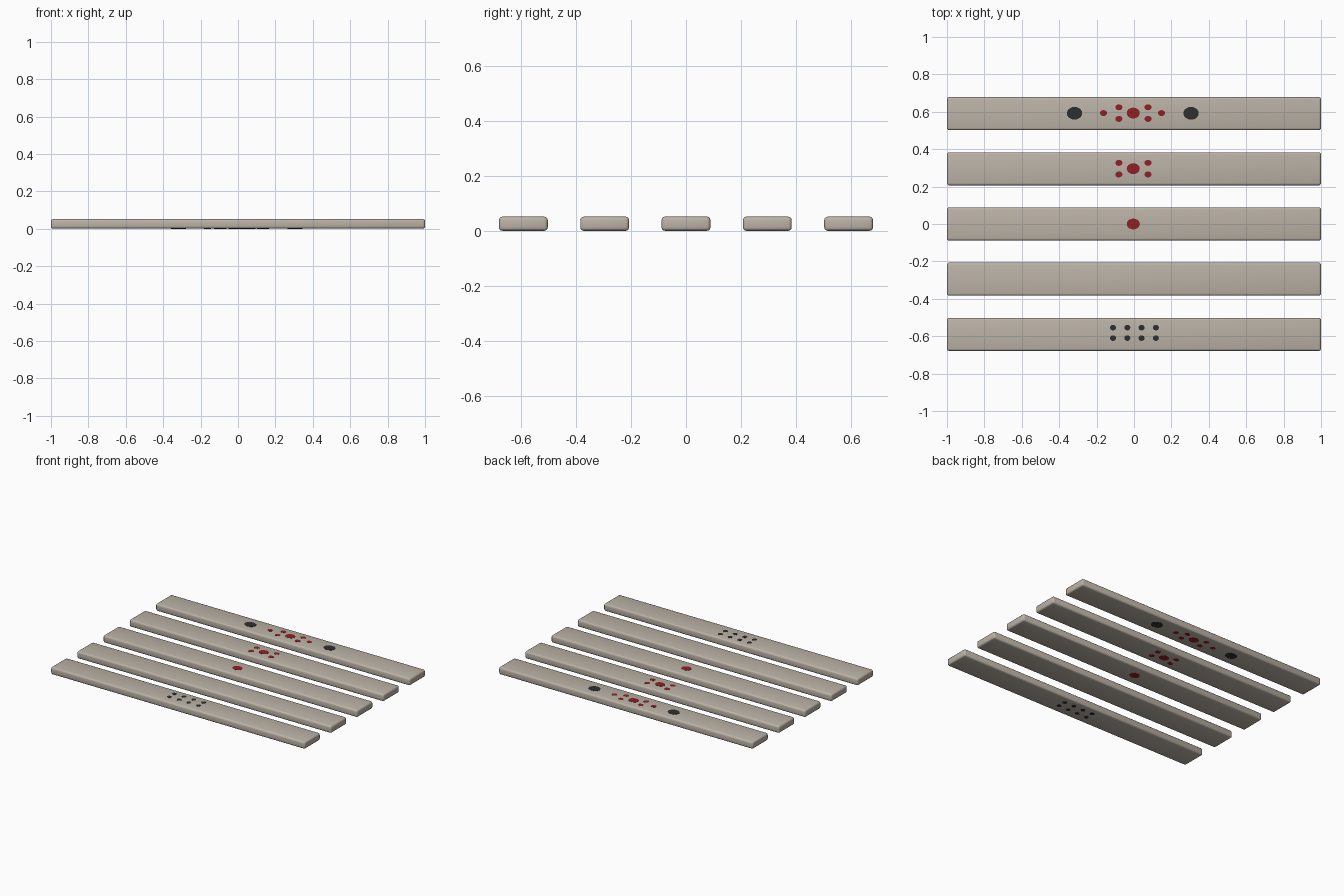
import bpy, math

if "Cube" in bpy.data.objects:
    bpy.data.objects.remove(bpy.data.objects["Cube"])

T = 0.053          # overall thickness
P = 0.001          # how far painted spots stand proud
W = 0.177          # plank width
PITCH = 0.295      # plank spacing


def material(name, rgb):
    m = bpy.data.materials.new(name)
    m.diffuse_color = (*rgb, 1)
    m.use_nodes = True
    m.node_tree.nodes["Principled BSDF"].inputs["Base Color"].default_value = m.diffuse_color
    return m


WOOD = material("pale_wood", (0.50, 0.45, 0.385))
RED = material("dark_red", (0.28, 0.015, 0.019))
BLACK = material("charcoal", (0.028, 0.028, 0.028))


# rounded plank
def plank(name, y):
    bpy.ops.mesh.primitive_cube_add(size=1, location=(0, y, T / 2))
    o = bpy.context.object
    o.name = name
    o.scale = (2, W, T - 2 * P)
    bpy.ops.object.transform_apply(location=False, rotation=False, scale=True)
    b = o.modifiers.new("rounded_edges", "BEVEL")
    b.width, b.segments = 0.012, 3
    bpy.ops.object.modifier_apply(modifier=b.name)
    bpy.ops.object.shade_smooth_by_angle(angle=math.radians(40))
    o.data.materials.append(WOOD)


# painted spot, on both the upper and lower face
def spot(name, x, y, rx, ry, mat):
    for side, z in (("top", T - P), ("bottom", P)):
        bpy.ops.mesh.primitive_cylinder_add(vertices=20, radius=1, depth=2 * P, location=(x, y, z))
        o = bpy.context.object
        o.name = f"{name}_{side}"
        o.scale = (rx, ry, 1)
        o.data.materials.append(mat)


for i, name in enumerate(("front", "second", "middle", "fourth", "back")):
    plank(f"{name}_plank", (i - 2) * PITCH)

# large spots
for y in (0, 0.296, 0.593):
    spot("large_red_spot", -0.004, y, 0.035, 0.029, RED)
for x in (-0.318, 0.305):
    spot("large_black_spot", x, 0.592, 0.041, 0.034, BLACK)

# small red spots around the large ones
for yc in (0.296, 0.593):
    for x in (-0.081, 0.075):
        for dy in (-0.031, 0.031):
            spot("small_red_spot", x, yc + dy, 0.019, 0.016, RED)
for x in (-0.163, 0.147):
    spot("outer_red_spot", x, 0.593, 0.019, 0.016, RED)

# grid of small dark spots on the front plank
for i in range(4):
    for y in (-0.554, -0.610):
        spot("small_black_spot", -0.112 + 0.0763 * i, y, 0.016, 0.015, BLACK)
